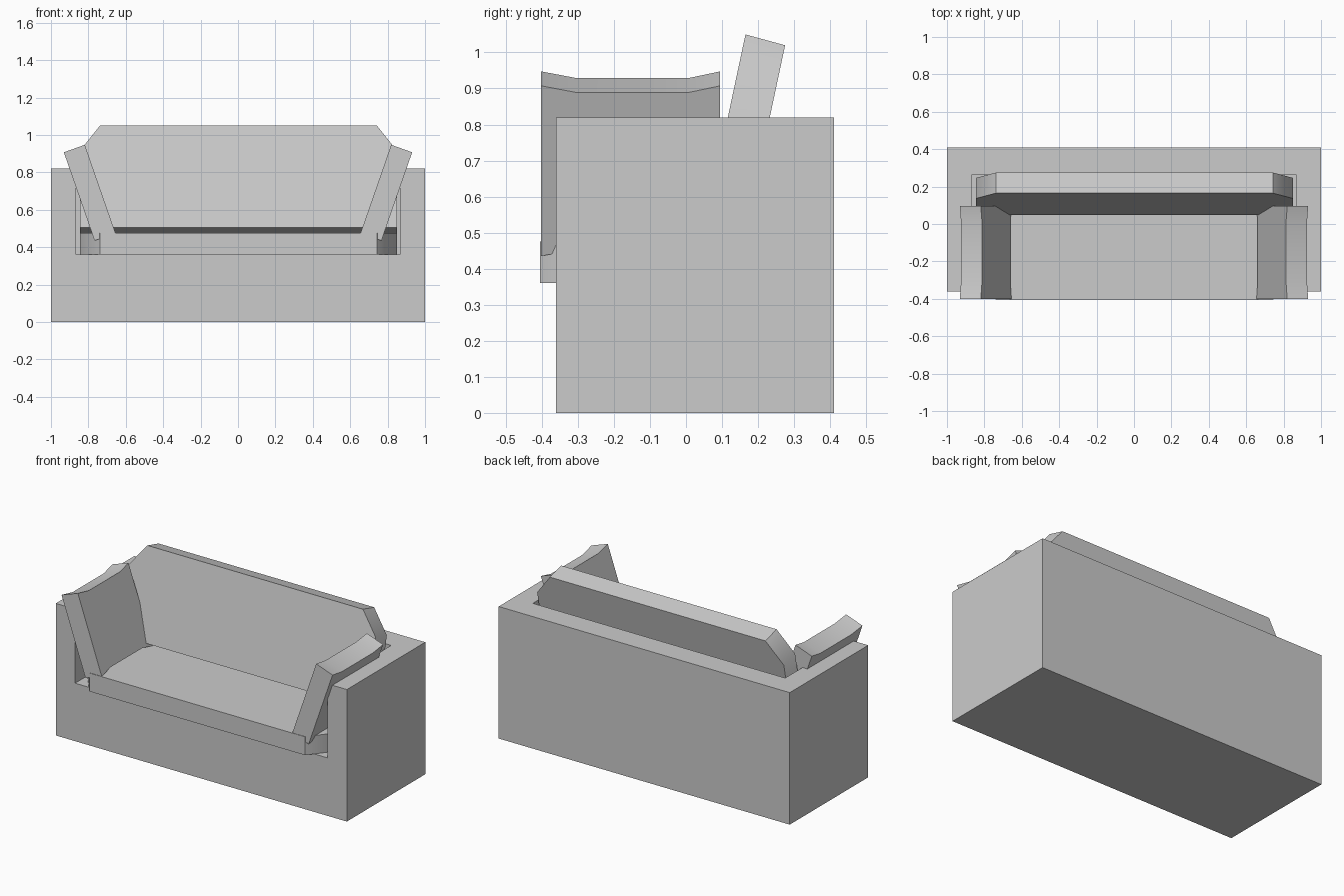
import bpy, bmesh, math
from mathutils import Vector

if "Cube" in bpy.data.objects:
    bpy.data.objects.remove(bpy.data.objects["Cube"])


def prism(name, pts, origin, u, v, w, smooth=40):
    """Extrude a 2D outline (in axes u, v from origin) along vector w."""
    o, u, v, w = (Vector(a) for a in (origin, u, v, w))
    bm = bmesh.new()
    near = [bm.verts.new(o + u * a + v * b) for a, b in pts]
    far = [bm.verts.new(p.co + w) for p in near]
    bm.faces.new(near)
    bm.faces.new(far[::-1])
    n = len(pts)
    for i in range(n):
        j = (i + 1) % n
        bm.faces.new((near[i], far[i], far[j], near[j]))
    bmesh.ops.recalc_face_normals(bm, faces=bm.faces)
    me = bpy.data.meshes.new(name)
    bm.to_mesh(me)
    bm.free()
    ob = bpy.data.objects.new(name, me)
    bpy.context.collection.objects.link(ob)
    if smooth:
        bpy.ops.object.select_all(action='DESELECT')
        ob.select_set(True)
        bpy.context.view_layer.objects.active = ob
        bpy.ops.object.shade_smooth_by_angle(angle=math.radians(smooth))
    return ob


def rect(x0, x1, y0, y1):
    return [(x0, y0), (x1, y0), (x1, y1), (x0, y1)]


X, Y, Z = (1, 0, 0), (0, 1, 0), (0, 0, 1)

# Solid outer frame with a seating recess open to the front and top
frame = prism("frame", rect(-1, 1, -0.36, 0.41), (0, 0, 0), X, Y, (0, 0, 0.82), 0)
cutter = prism("recess_cutter", rect(-0.867, 0.867, -0.6, 0.265), (0, 0, 0.36), X, Y, (0, 0, 1), 0)
mod = frame.modifiers.new("recess", 'BOOLEAN')
mod.operation = 'DIFFERENCE'
mod.solver = 'EXACT'
mod.object = cutter
bpy.context.view_layer.objects.active = frame
bpy.ops.object.modifier_apply(modifier="recess")
bpy.data.objects.remove(cutter, do_unlink=True)

# Long slab outline with two chamfered corners, shared by seat and back
slab = [(-0.845, 0), (0.85, 0), (0.85, 0.42), (0.743, 0.557), (-0.738, 0.557), (-0.845, 0.42)]

# Seat cushion: chamfered corners to the front
prism("seat_cushion", slab, (0, 0.152, 0.361), X, (0, -1, 0), (0, 0, 0.114))

# Back cushion: leaning backwards
lean = Vector((0, 0.116, 0.545)).normalized()
prism("back_cushion", slab, (0, 0.049, 0.505), X, lean, (0, 0.11, -0.03))

# Square arm cushions with pinched corners, leaning outwards
pillow = [(-0.402, 0), (-0.302, 0.02), (0.005, 0.02), (0.095, 0),
          (0.095, 0.5), (0.005, 0.48), (-0.302, 0.48), (-0.402, 0.5)]
for side, s in (("left", -1), ("right", 1)):
    up = Vector((s * 0.165, 0, 0.475)).normalized()
    prism(side + "_arm_cushion", pillow, (s * 0.655, 0, 0.475), Y, up, (s * 0.112, 0, -0.04))
